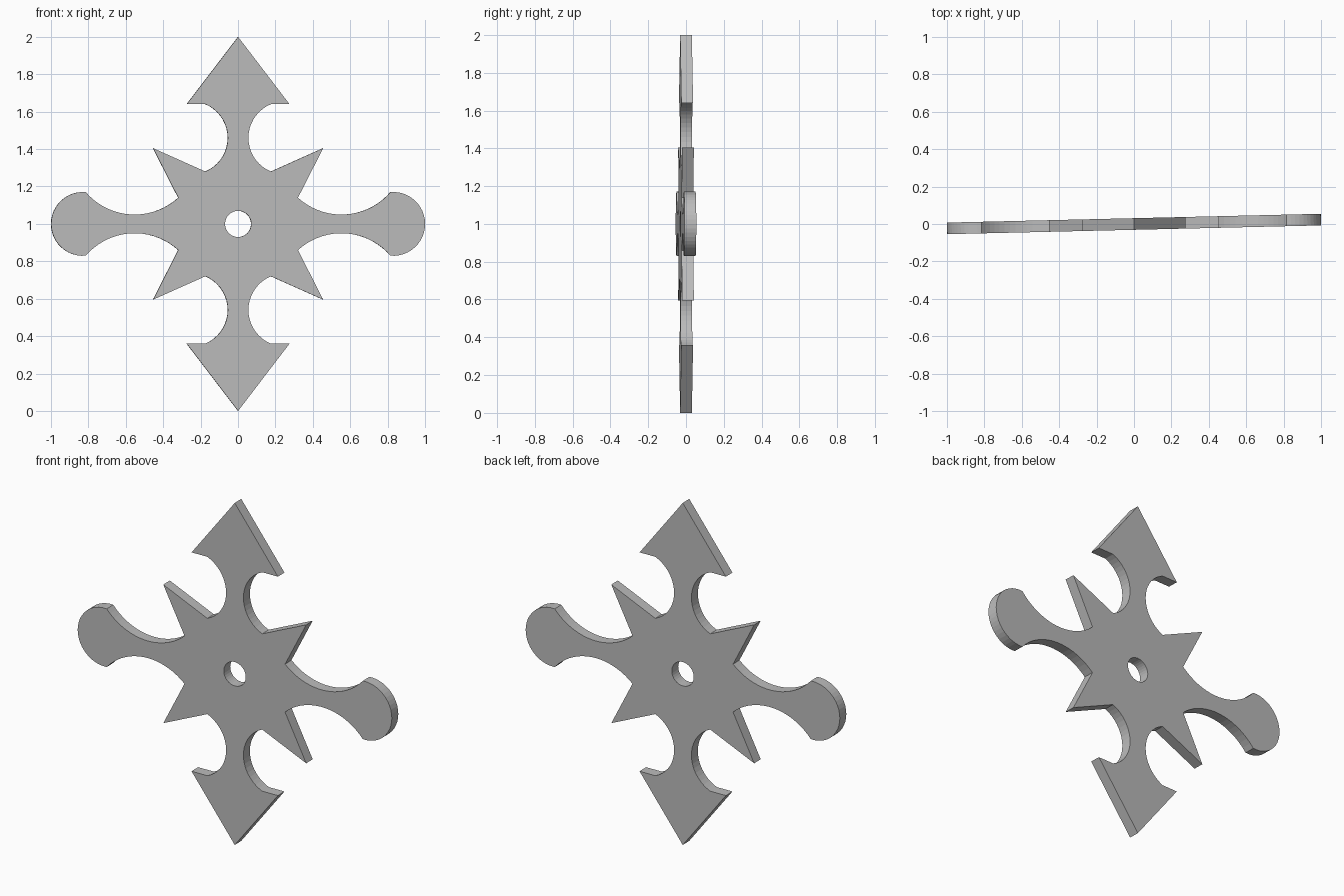
import bpy
import math

cube = bpy.data.objects.get("Cube")
if cube:
    bpy.data.objects.remove(cube, do_unlink=True)


def wrap(a):
    return (a + math.pi) % math.tau - math.pi


def arc(a, b, c, steps):
    """Points on the circle running from a through b to c."""
    (ax, ay), (bx, by), (cx, cy) = a, b, c
    d = 2 * (ax * (by - cy) + bx * (cy - ay) + cx * (ay - by))
    sa, sb, sc = (x * x + y * y for x, y in (a, b, c))
    ox = (sa * (by - cy) + sb * (cy - ay) + sc * (ay - by)) / d
    oy = (sa * (cx - bx) + sb * (ax - cx) + sc * (bx - ax)) / d
    r = math.hypot(ax - ox, ay - oy)
    t0, t1, t2 = (math.atan2(y - oy, x - ox) for x, y in (a, b, c))
    sweep = wrap(t1 - t0) + wrap(t2 - t1)
    return [(ox + r * math.cos(t0 + sweep * i / steps),
             oy + r * math.sin(t0 + sweep * i / steps)) for i in range(steps + 1)]


def add_loop(curve, points):
    spline = curve.splines.new('POLY')
    spline.points.add(len(points) - 1)
    for p, (x, y) in zip(spline.points, points):
        p.co = (x, y, 0, 1)
    spline.use_cyclic_u = True
    spline.use_smooth = False


# Quarter outline: arrowhead, neck, spike, waist, rounded end
quarter = [(0, 1), (0.275, 0.64)]
quarter += arc((0.175, 0.64), (0.055, 0.46), (0.175, 0.28), 18)
quarter += [(0.455, 0.405)]
quarter += arc((0.32, 0.14), (0.56, 0.05), (0.815, 0.17), 18)
quarter += arc((0.815, 0.17), (1, 0), (0.815, -0.17), 24)[1:13]

# Mirror to the full outline
half = quarter + [(x, -y) for x, y in reversed(quarter[:-1])]
outline = half + [(-x, y) for x, y in reversed(half[1:-1])]

# Centre hole
hole = [(0.07 * math.cos(math.tau * i / 32), 0.07 * math.sin(math.tau * i / 32))
        for i in range(32)]

curve = bpy.data.curves.new("throwing_star", 'CURVE')
curve.dimensions = '2D'
curve.fill_mode = 'BOTH'
curve.extrude = 0.031
add_loop(curve, outline)
add_loop(curve, hole)

steel = bpy.data.materials.new("grey_steel")
steel.use_nodes = True
grey = (0.5, 0.5, 0.5, 1)
steel.diffuse_color = grey
steel.node_tree.nodes["Principled BSDF"].inputs["Base Color"].default_value = grey
curve.materials.append(steel)

# Stand the plate upright, turned very slightly about the vertical
star = bpy.data.objects.new("throwing_star", curve)
bpy.context.collection.objects.link(star)
star.rotation_euler = (math.pi / 2, 0, 0.0235)
star.location = (0, 0, 1)

bpy.ops.object.select_all(action='DESELECT')
star.select_set(True)
bpy.context.view_layer.objects.active = star
bpy.ops.object.convert(target='MESH')
bpy.ops.object.shade_flat()
